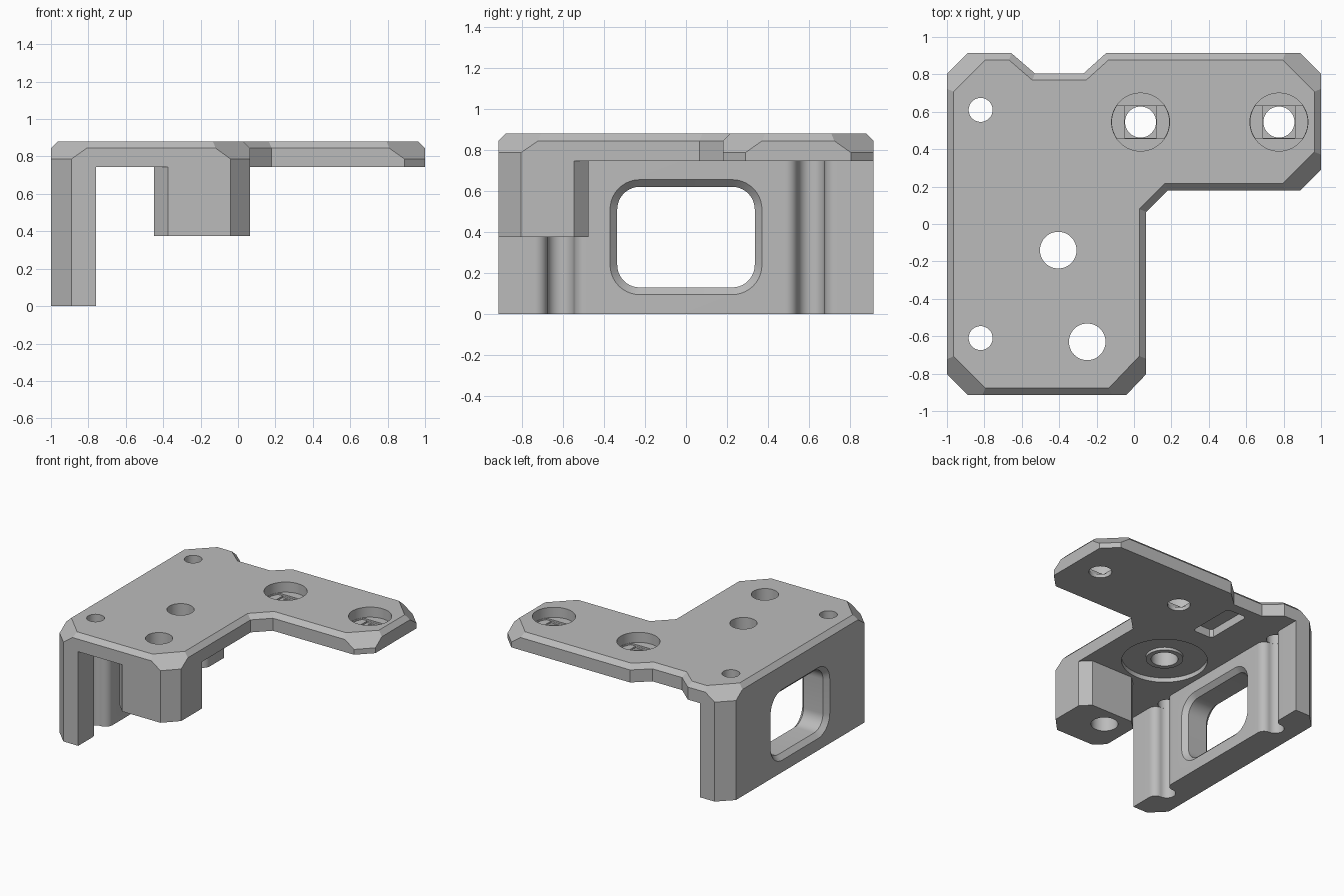
import bpy, bmesh, math

if "Cube" in bpy.data.objects:
    bpy.data.objects.remove(bpy.data.objects["Cube"])

mat = bpy.data.materials.new("plain_grey")
mat.diffuse_color = (0.5, 0.5, 0.5, 1)
mat.use_nodes = True
mat.node_tree.nodes["Principled BSDF"].inputs["Base Color"].default_value = mat.diffuse_color


def loft(name, loops):
    """Closed solid through matching 3D loops, capped at both ends."""
    bm = bmesh.new()
    rings = [[bm.verts.new(p) for p in loop] for loop in loops]
    n = len(rings[0])
    for a, b in zip(rings, rings[1:]):
        for i in range(n):
            j = (i + 1) % n
            bm.faces.new((a[i], a[j], b[j], b[i]))
    bm.faces.new(rings[0][::-1])
    bm.faces.new(rings[-1])
    bmesh.ops.recalc_face_normals(bm, faces=bm.faces)
    me = bpy.data.meshes.new(name)
    bm.to_mesh(me)
    bm.free()
    me.materials.append(mat)
    ob = bpy.data.objects.new(name, me)
    bpy.context.collection.objects.link(ob)
    return ob


def prism(name, pts, z0, z1):
    return loft(name, [[(x, y, z) for x, y in pts] for z in (z0, z1)])


def arc(cx, cy, r, a0, a1, n):
    return [(cx + r * math.cos(math.radians(a0 + (a1 - a0) * i / n)),
             cy + r * math.sin(math.radians(a0 + (a1 - a0) * i / n))) for i in range(n + 1)]


def cyl(name, x, y, r, z0, z1, n=48):
    return prism(name, arc(x, y, r, 0, 360, n)[:-1], z0, z1)


def rect(x0, x1, y0, y1):
    return [(x0, y0), (x1, y0), (x1, y1), (x0, y1)]


def combine(target, other, op):
    m = target.modifiers.new("join", 'BOOLEAN')
    m.operation, m.object, m.solver = op, other, 'EXACT'
    bpy.context.view_layer.objects.active = target
    bpy.ops.object.modifier_apply(modifier=m.name)
    bpy.data.objects.remove(other)


def inset(pts, dists):
    """Move every edge of a counterclockwise outline inward by its own distance."""
    out, n = [], len(pts)
    for i in range(n):
        if dists[i - 1] == 0 and dists[i] == 0:
            out.append(pts[i])
            continue
        lines = []
        for k in (i - 1, i):
            (x0, y0), (x1, y1) = pts[k], pts[(k + 1) % n]
            l = math.hypot(x1 - x0, y1 - y0)
            nx, ny = -(y1 - y0) / l, (x1 - x0) / l
            lines.append((nx, ny, nx * x0 + ny * y0 + dists[k]))
        (a, b, c), (d, e, f) = lines
        det = a * e - b * d
        out.append(((c * e - b * f) / det, (a * f - c * d) / det))
    return out


# Top plate: outline with a flag on the edges that are big corner chamfers
H = 0.913
outline = [(-.89, -H, 0), (-.04, -H, 1), (.065, -.803, 0), (.065, .065, 0), (.18, .18, 0),
           (.89, .18, 1), (1, .29, 0), (1, .803, 1), (.89, H, 0), (-.15, H, 0),
           (-.27, .805, 0), (-.53, .805, 0), (-.655, H, 0), (-.89, H, 1),
           (-1, .803, 0), (-1, -.803, 1)]
pts = [(x, y) for x, y, c in outline]
loops = []
for z in (.745, .787, .844, .88):
    d = [max(0, z - .787) if c else max(0, z - .844) for x, y, c in outline]
    loops.append([(x, y, z) for x, y in inset(pts, d)])
body = loft("bracket", loops)


# Side wall with two rounded screw channels
def channel(yc):
    x = -.82
    return (arc(x, yc - .125, .06, 0, 90, 10) + arc(x, yc, .065, -90, -270, 18)[1:-1]
            + arc(x, yc + .125, .06, -90, 0, 10))


wall = ([(-.89, -H), (-.76, -H)] + channel(-.61) + channel(.61)
        + [(-.76, H), (-.89, H), (-1, .803), (-1, -.803)])
combine(body, prism("side_wall", wall, 0, .765), 'UNION')

# Eight-sided mounting block
block = [(-.375, -H), (-.04, -H), (.065, -.803), (.065, -.545), (-.005, -.475),
         (-.375, -.475), (-.45, -.545), (-.45, -.838)]
combine(body, prism("mount_block", block, .375, .765), 'UNION')


# Window with chamfer on both sides of the wall
def window(x, o):
    w, h, r = .335 + o, .245 + o, .11 + o
    loop = []
    for sy, sz, a in ((1, 1, 0), (-1, 1, 90), (-1, -1, 180), (1, -1, 270)):
        loop += arc(sy * (w - r), .375 + sz * (h - r), r, a, a + 90, 10)
    return [(x, y, z) for y, z in loop]


combine(body, loft("window_cutter", [window(-1.02, .055), window(-.965, 0),
                                     window(-.795, 0), window(-.74, .055)]), 'DIFFERENCE')

# Round recess and raised ring on the underside
combine(body, cyl("recess_cutter", -.405, -.14, .31, .70, .78, 64), 'DIFFERENCE')
combine(body, cyl("raised_ring", -.405, -.14, .135, .758, .80), 'UNION')

# Nut pocket on the underside
pocket = [(-.455, .35), (-.435, .33), (-.30, .33), (-.28, .35),
          (-.28, .70), (-.30, .72), (-.435, .72), (-.455, .70)]
combine(body, prism("pocket_cutter", pocket, .70, .81), 'DIFFERENCE')

# Plain through holes
for x, y, r, z in ((-.405, -.14, .098, .5), (-.25, -.63, .098, .2),
                   (-.82, .61, .064, .735), (-.82, -.61, .064, .735)):
    combine(body, cyl("hole_cutter", x, y, r, z, 1), 'DIFFERENCE')

# Stepped screw holes: counterbore, slot, square and round hole
for x in (.035, .775):
    y = .545
    a = math.degrees(math.asin(.087 / .153))
    slot = arc(x, y, .153, -a, a, 10) + arc(x, y, .153, 180 - a, 180 + a, 10)
    q = .085
    for c in (cyl("counterbore_cutter", x, y, .155, .80, 1),
              prism("slot_cutter", slot, .787, .83),
              prism("square_cutter", rect(x - q, x + q, y - q, y + q), .774, .82),
              cyl("hole_cutter", x, y, .083, .6, .85)):
        combine(body, c, 'DIFFERENCE')

bpy.ops.object.select_all(action='DESELECT')
body.select_set(True)
bpy.context.view_layer.objects.active = body
bpy.ops.object.shade_smooth_by_angle(angle=math.radians(25))
